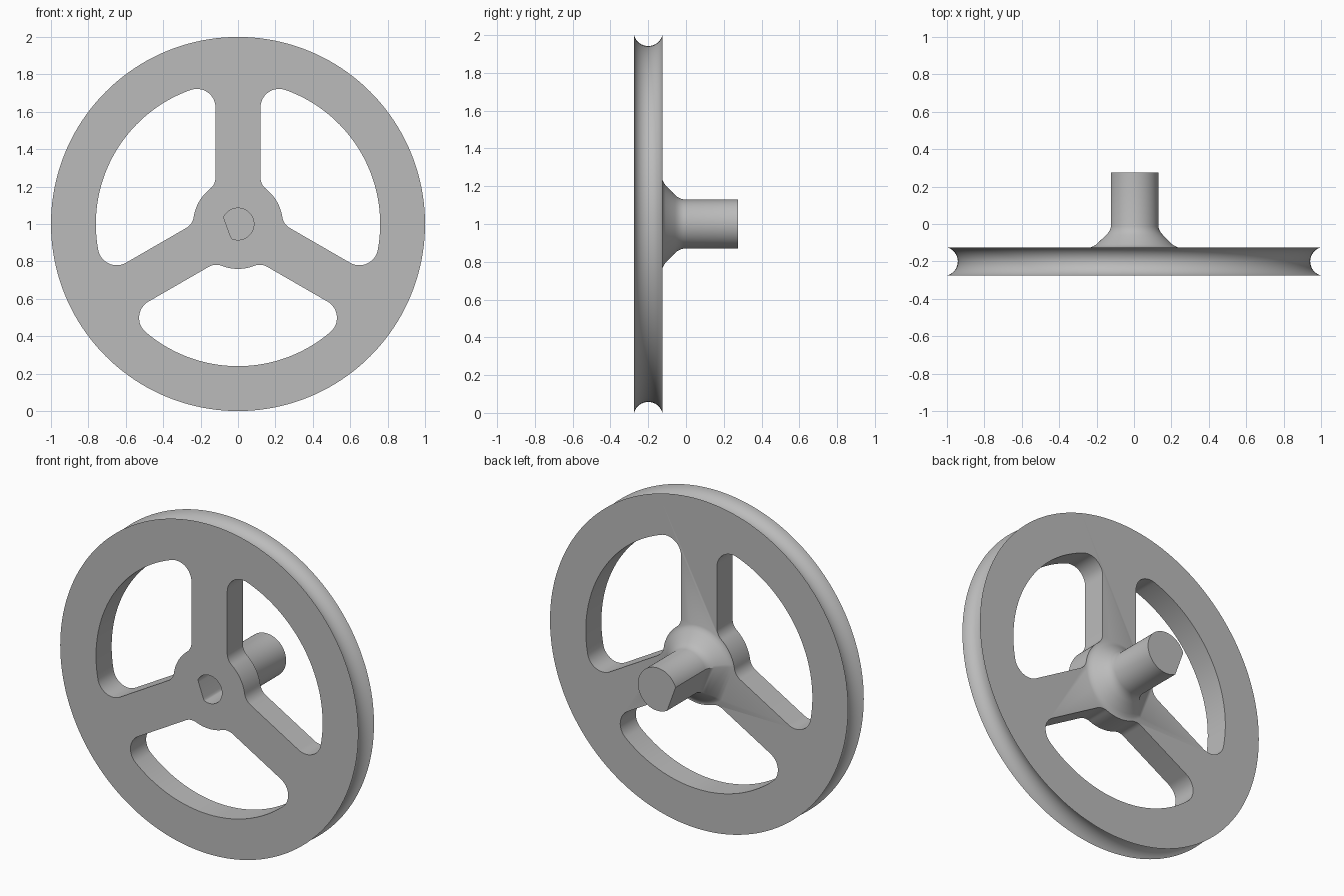
import bpy
import bmesh
from math import sin, cos, acos, asin, atan2, hypot, pi, radians, sqrt

FRONT, BACK, END = -0.275, -0.125, 0.275
FLAT_DIR = radians(200)          # direction the D flat faces

if "Cube" in bpy.data.objects:
    bpy.data.objects.remove(bpy.data.objects["Cube"])

grey = bpy.data.materials.new("plain grey")
grey.use_nodes = True
grey.diffuse_color = (0.5, 0.5, 0.5, 1)
grey.node_tree.nodes["Principled BSDF"].inputs["Base Color"].default_value = (0.5, 0.5, 0.5, 1)


def arc(r, a, b, n, cx=0.0, cz=0.0):
    return [(cx + r * cos(a + (b - a) * i / n), cz + r * sin(a + (b - a) * i / n))
            for i in range(n + 1)]


def loft(name, sections, round_corners=0.0):
    """Skin (y, outline) sections and cap both ends."""
    bm = bmesh.new()
    rings = [[bm.verts.new((x, y, z + 1)) for x, z in pts] for y, pts in sections]
    n = len(rings[0])
    for a, b in zip(rings, rings[1:]):
        for i in range(n):
            j = (i + 1) % n
            bm.faces.new((a[i], a[j], b[j], b[i]))
    bm.faces.new(rings[0])
    bm.faces.new(rings[-1])
    bmesh.ops.recalc_face_normals(bm, faces=bm.faces)
    if round_corners:
        edges = [e for e in bm.edges if e.calc_face_angle(0) > 0.5
                 and abs(e.verts[0].co.y - e.verts[1].co.y) > 0.01]
        bmesh.ops.bevel(bm, geom=edges, offset=round_corners, segments=4,
                        profile=0.5, affect='EDGES')
    mesh = bpy.data.meshes.new(name)
    bm.to_mesh(mesh)
    bm.free()
    mesh.materials.append(grey)
    ob = bpy.data.objects.new(name, mesh)
    bpy.context.collection.objects.link(ob)
    return ob


def d_outline(r, d):
    """Circle of radius r with one flat at distance d."""
    half = acos(d / r)
    return arc(r, FLAT_DIR + half, FLAT_DIR + 2 * pi - half, 64)


def window_outline(turn):
    """Rounded opening between two spokes: half of it, then its mirror."""
    hub, rim, spoke, r1, r2 = 0.24, 0.76, 0.12, 0.08, 0.1
    x1, x2 = spoke + r1, spoke + r2
    z1, z2 = sqrt((hub + r1) ** 2 - x1 ** 2), sqrt((rim - r2) ** 2 - x2 ** 2)
    a1, a2, mid = atan2(z1, x1), atan2(z2, x2), pi / 6
    half = (arc(hub, mid, a1, 8)
            + arc(r1, a1 + pi, pi, 8, x1, z1)[1:]
            + arc(r2, pi, a2, 16, x2, z2)
            + arc(rim, a2, mid, 20)[1:])
    polar = [(hypot(x, z), atan2(z, x)) for x, z in half]
    polar += [(r, 2 * mid - a) for r, a in polar[-2:0:-1]]
    return [(r * cos(a + turn), r * sin(a + turn)) for r, a in polar]


def combine(target, other, operation):
    mod = target.modifiers.new(operation, 'BOOLEAN')
    mod.operation, mod.object, mod.solver = operation, other, 'EXACT'
    bpy.ops.object.select_all(action='DESELECT')
    bpy.context.view_layer.objects.active = target
    target.select_set(True)
    bpy.ops.object.modifier_apply(modifier=mod.name)
    bpy.data.objects.remove(other)


# Disc with a round belt groove in its rim
depth, half_width = 0.058, (BACK - FRONT) / 2
groove_r = (half_width ** 2 + depth ** 2) / (2 * depth)
sweep = asin(half_width / groove_r)
sections = []
for i in range(17):
    t = -sweep + 2 * sweep * i / 16
    radius = 1 - depth + groove_r * (1 - cos(t))
    sections.append(((FRONT + BACK) / 2 + groove_r * sin(t),
                     arc(radius, 0, 2 * pi, 160)[:-1]))
wheel = loft("pulley_wheel", sections)

# D shaft with a flared foot: (y, extra radius)
flare = [(-0.2, 0.08), (-0.135, 0.104), (-0.125, 0.104), (-0.118, 0.089), (-0.108, 0.074),
         (-0.07, 0.036), (-0.058, 0.024), (-0.045, 0.013), (-0.03, 0.005),
         (-0.012, 0), (END, 0)]
shaft = loft("shaft", [(y, d_outline(0.13 + e, 0.1 + e)) for y, e in flare])
combine(wheel, shaft, 'UNION')

# Three openings between the spokes
for k in range(3):
    pts = window_outline(k * 2 * pi / 3)
    cutter = loft("window_cutter", [(FRONT - 0.1, pts), (BACK + 0.1, pts)])
    combine(wheel, cutter, 'DIFFERENCE')

# Blind D hole in the front
hole = d_outline(0.085, 0.06)
cutter = loft("hole_cutter", [(FRONT - 0.1, hole), (0.05, hole)], round_corners=0.015)
combine(wheel, cutter, 'DIFFERENCE')

bpy.ops.object.select_all(action='DESELECT')
wheel.select_set(True)
bpy.context.view_layer.objects.active = wheel
bpy.ops.object.shade_smooth_by_angle(angle=radians(28))
